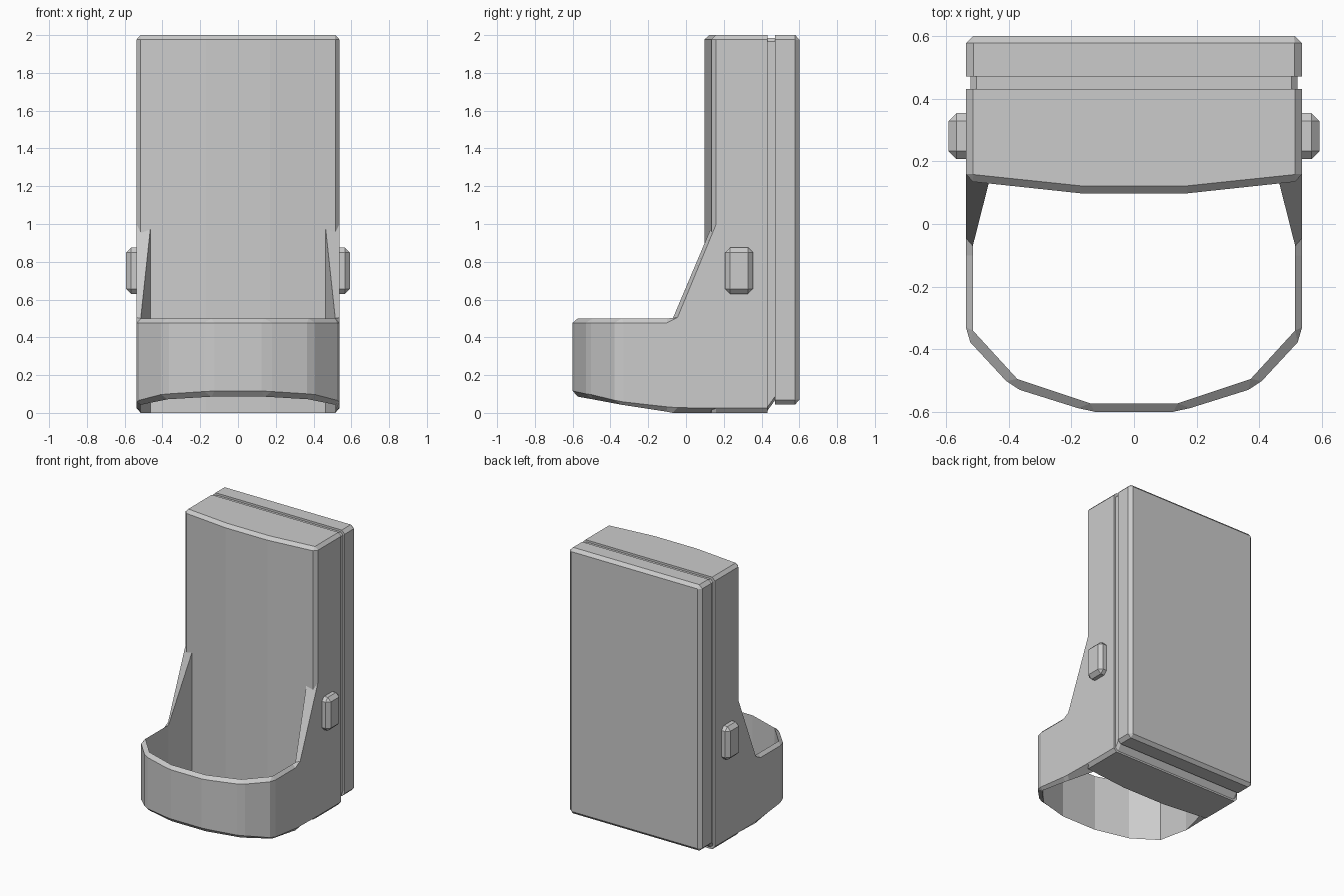
import bpy, bmesh

if "Cube" in bpy.data.objects:
    bpy.data.objects.remove(bpy.data.objects["Cube"])


def loft(name, rings):
    """Skin equal-length closed rings and cap both ends."""
    bm = bmesh.new()
    rows = [[bm.verts.new(p) for p in ring] for ring in rings]
    n = len(rows[0])
    for a, b in zip(rows, rows[1:]):
        for i in range(n):
            j = (i + 1) % n
            bm.faces.new((a[i], a[j], b[j], b[i]))
    bm.faces.new(rows[0])
    bm.faces.new(rows[-1])
    bmesh.ops.remove_doubles(bm, verts=bm.verts, dist=0.0005)
    bmesh.ops.recalc_face_normals(bm, faces=bm.faces)
    mesh = bpy.data.meshes.new(name)
    bm.to_mesh(mesh)
    bm.free()
    obj = bpy.data.objects.new(name, mesh)
    bpy.context.collection.objects.link(obj)
    return obj


def mirrored(half, z):
    return [(x, y, z) for x, y in half] + [(-x, y, z) for x, y in reversed(half)]


def plate_ring(y, hx, z0, z1, c):
    """Rectangle with cut corners in the xz plane."""
    return [(hx, y, z0 + c), (hx, y, z1 - c), (hx - c, y, z1), (c - hx, y, z1),
            (-hx, y, z1 - c), (-hx, y, z0 + c), (c - hx, y, z0), (hx - c, y, z0)]


# Main body: tall block with a shallow faceted front
full = [(0.537, 0.432), (0.537, 0.16), (0.515, 0.135), (0.17, 0.098)]
top = [(0.515, 0.432), (0.515, 0.16), (0.513, 0.158), (0.17, 0.122)]
base = [(0.515, 0.432), (0.515, 0.16), (0.513, 0.135), (0.17, 0.098)]
loft("main_body", [mirrored(base, 0), mirrored(full, 0.025),
                   mirrored(full, 1.977), mirrored(top, 2.0)])

# Recessed seam, sloping up at the bottom
loft("seam", [plate_ring(0.425, 0.523, 0.003, 1.985, 0.02),
              plate_ring(0.475, 0.523, 0.072, 1.985, 0.02)])

# Back cover with chamfered rear edge
loft("back_cover", [plate_ring(0.472, 0.537, 0.045, 2.0, 0.024),
                    plate_ring(0.578, 0.537, 0.045, 2.0, 0.024),
                    plate_ring(0.60, 0.514, 0.068, 1.977, 0.003)])

# Front loop: outer xy, inner xy, outer bottom/top z, inner bottom/top z
stations = [
    (0.537, 0.16, 0.463, 0.135, 0.025, 1.0, 0.0, 0.985),
    (0.537, -0.045, 0.515, -0.07, 0.028, 0.505, 0.0, 0.50),
    (0.537, -0.10, 0.515, -0.10, 0.032, 0.477, 0.006, 0.50),
    (0.537, -0.33, 0.515, -0.34, 0.058, 0.477, 0.043, 0.50),
    (0.523, -0.378, 0.515, -0.34, 0.067, 0.477, 0.043, 0.50),
    (0.408, -0.502, 0.373, -0.495, 0.097, 0.477, 0.072, 0.50),
    (0.365, -0.53, 0.373, -0.495, 0.101, 0.477, 0.072, 0.50),
    (0.18, -0.588, 0.14, -0.573, 0.113, 0.477, 0.086, 0.50),
    (0.125, -0.60, 0.14, -0.573, 0.116, 0.477, 0.086, 0.50),
]


def section(s, side):
    ox, oy, ix, iy, ob, ot, ib, it = s
    return [(side * ox, oy, ob), (side * ox, oy, ot),
            (side * ix, iy, it), (side * ix, iy, ib)]


loft("front_loop", [section(s, 1) for s in stations]
     + [section(s, -1) for s in reversed(stations)])

# Side buttons
for side, name in ((1, "right_button"), (-1, "left_button")):
    bpy.ops.mesh.primitive_cube_add(size=1, location=(side * 0.545, 0.281, 0.753))
    button = bpy.context.object
    button.name = name
    button.scale = (0.095, 0.148, 0.245)
    bpy.ops.object.transform_apply(location=False, rotation=False, scale=True)
    bevel = button.modifiers.new("chamfer", "BEVEL")
    bevel.width = 0.026
    bevel.segments = 1
